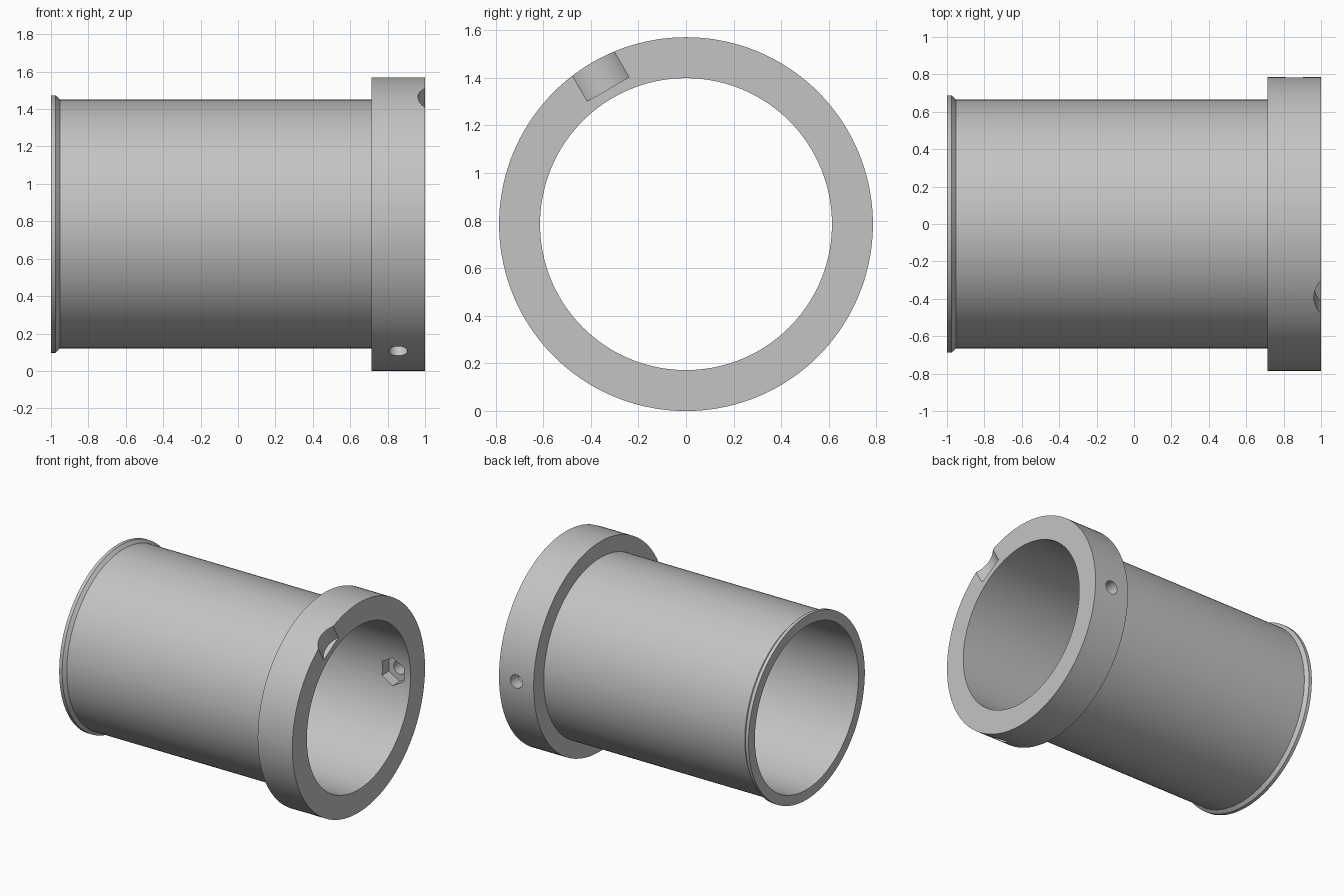
import bpy
import bmesh
from math import cos, sin, radians, tau
from mathutils import Matrix

default = bpy.data.objects.get("Cube")
if default:
    bpy.data.objects.remove(default)

CENTRE = 0.785      # height of the tube axis
SEGMENTS = 144
HOLE_X = 0.857

grey = bpy.data.materials.new("plain grey")
grey.use_nodes = True
colour = (0.55, 0.55, 0.55, 1)
grey.diffuse_color = colour
grey.node_tree.nodes["Principled BSDF"].inputs["Base Color"].default_value = colour


def add_object(name, bm):
    bmesh.ops.recalc_face_normals(bm, faces=bm.faces)
    mesh = bpy.data.meshes.new(name)
    bm.to_mesh(mesh)
    bm.free()
    mesh.materials.append(grey)
    obj = bpy.data.objects.new(name, mesh)
    bpy.context.collection.objects.link(obj)
    return obj


def lathe(name, profile):
    """Spin a closed (x, radius) profile around the tube axis."""
    bm = bmesh.new()
    rings = []
    for i in range(SEGMENTS):
        a = tau * i / SEGMENTS
        rings.append([bm.verts.new((x, r * cos(a), CENTRE + r * sin(a)))
                      for x, r in profile])
    n = len(profile)
    for i in range(SEGMENTS):
        here, there = rings[i], rings[(i + 1) % SEGMENTS]
        for j in range(n):
            k = (j + 1) % n
            bm.faces.new((here[j], here[k], there[k], there[j]))
    return add_object(name, bm)


def radial_cutter(name, x, angle, radius, start, end, sides):
    """Prism pointing outward from the axis between two distances."""
    bm = bmesh.new()
    place = (Matrix.Translation((x, 0, CENTRE))
             @ Matrix.Rotation(radians(angle - 90), 4, 'X')
             @ Matrix.Translation((0, 0, (start + end) / 2)))
    bmesh.ops.create_cone(bm, cap_ends=True, segments=sides, radius1=radius,
                          radius2=radius, depth=end - start, matrix=place)
    cutter = add_object(name, bm)
    cutter.hide_render = True
    return cutter


# Tube with end lip and thick flange
sleeve = lathe("flanged_sleeve", [
    (-1, 0.613), (-1, 0.688), (-0.975, 0.688), (-0.953, 0.665),
    (0.713, 0.665), (0.713, 0.785), (1, 0.785), (1, 0.613)])

# Scalloped notch in the flange face
cutters = [radial_cutter("notch_cutter", 1.117, 120, 0.155, 0.654, 0.9, 96)]

# Screw holes with hexagonal nut pockets inside
for angle in (0, 240):
    cutters.append(radial_cutter("screw_cutter", HOLE_X, angle, 0.05, 0.5, 0.9, 40))
    cutters.append(radial_cutter("nut_cutter", HOLE_X, angle, 0.104, 0.5, 0.69, 6))

bpy.context.view_layer.objects.active = sleeve
for cutter in cutters:
    cut = sleeve.modifiers.new(cutter.name, 'BOOLEAN')
    cut.operation = 'DIFFERENCE'
    cut.solver = 'EXACT'
    cut.object = cutter
    bpy.ops.object.modifier_apply(modifier=cut.name)
    bpy.data.objects.remove(cutter)

# Smooth walls, crisp rims
bpy.ops.object.select_all(action='DESELECT')
sleeve.select_set(True)
bpy.ops.object.shade_smooth_by_angle(angle=radians(30))
